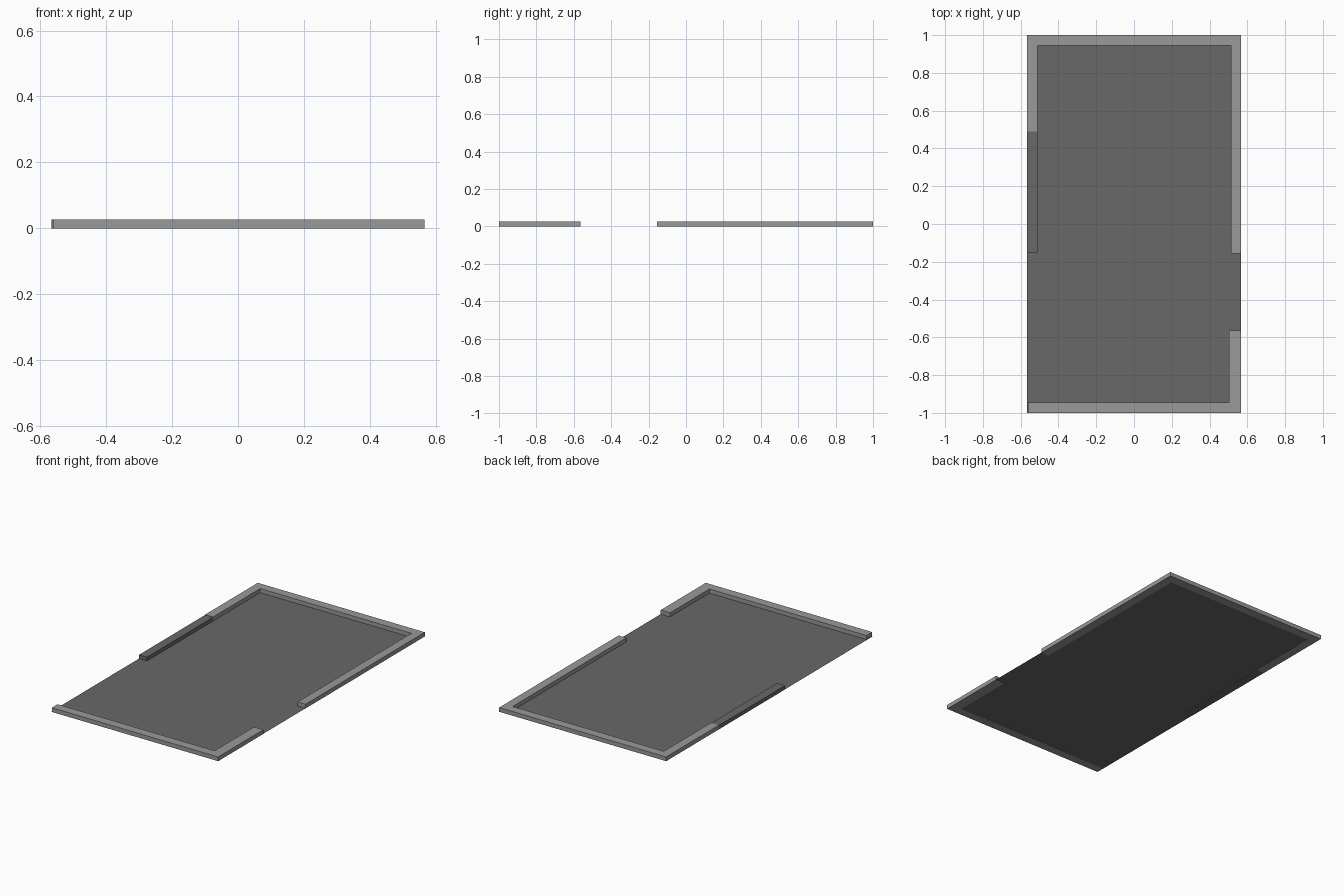
import bpy

if "Cube" in bpy.data.objects:
    bpy.data.objects.remove(bpy.data.objects["Cube"])

H = 0.026  # wall height


def grey(name, v):
    m = bpy.data.materials.new(name)
    m.diffuse_color = (v, v, v, 1)
    m.use_nodes = True
    m.node_tree.nodes["Principled BSDF"].inputs["Base Color"].default_value = m.diffuse_color
    return m


mid, dark = grey("mid_grey", 0.32), grey("dark_grey", 0.14)


def box(name, x0, x1, y0, y1, mat=mid, h=H):
    """Wall block standing on z = 0 between the given limits."""
    bpy.ops.mesh.primitive_cube_add(size=1)
    ob = bpy.context.object
    ob.name = name
    for v in ob.data.vertices:
        v.co.x = x1 if v.co.x > 0 else x0
        v.co.y = y1 if v.co.y > 0 else y0
        v.co.z = h if v.co.z > 0 else 0
    ob.data.materials.append(mat)
    return ob


# Thin floor sheet, just above the wall undersides
bpy.ops.mesh.primitive_plane_add(size=1)
floor = bpy.context.object
floor.name = "floor"
for v in floor.data.vertices:
    v.co = (v.co.x * 1.132, v.co.y * 2, 0.001)
floor.data.materials.append(dark)

# Back wall between the two side walls
box("back_wall", -0.512, 0.513, 0.946, 1.0)

# Left side: solid wall, then the darker, slightly lower section
box("left_wall", -0.566, -0.512, 0.49, 1.0)
box("left_dark_section", -0.566, -0.512, -0.15, 0.49, dark, 0.024)

# Right side: long wall, opening, short wall
box("right_wall_long", 0.513, 0.566, -0.155, 1.0)
box("right_wall_short", 0.503, 0.566, -0.945, -0.563)

# Front wall
box("front_wall", -0.562, 0.566, -1.0, -0.945)
